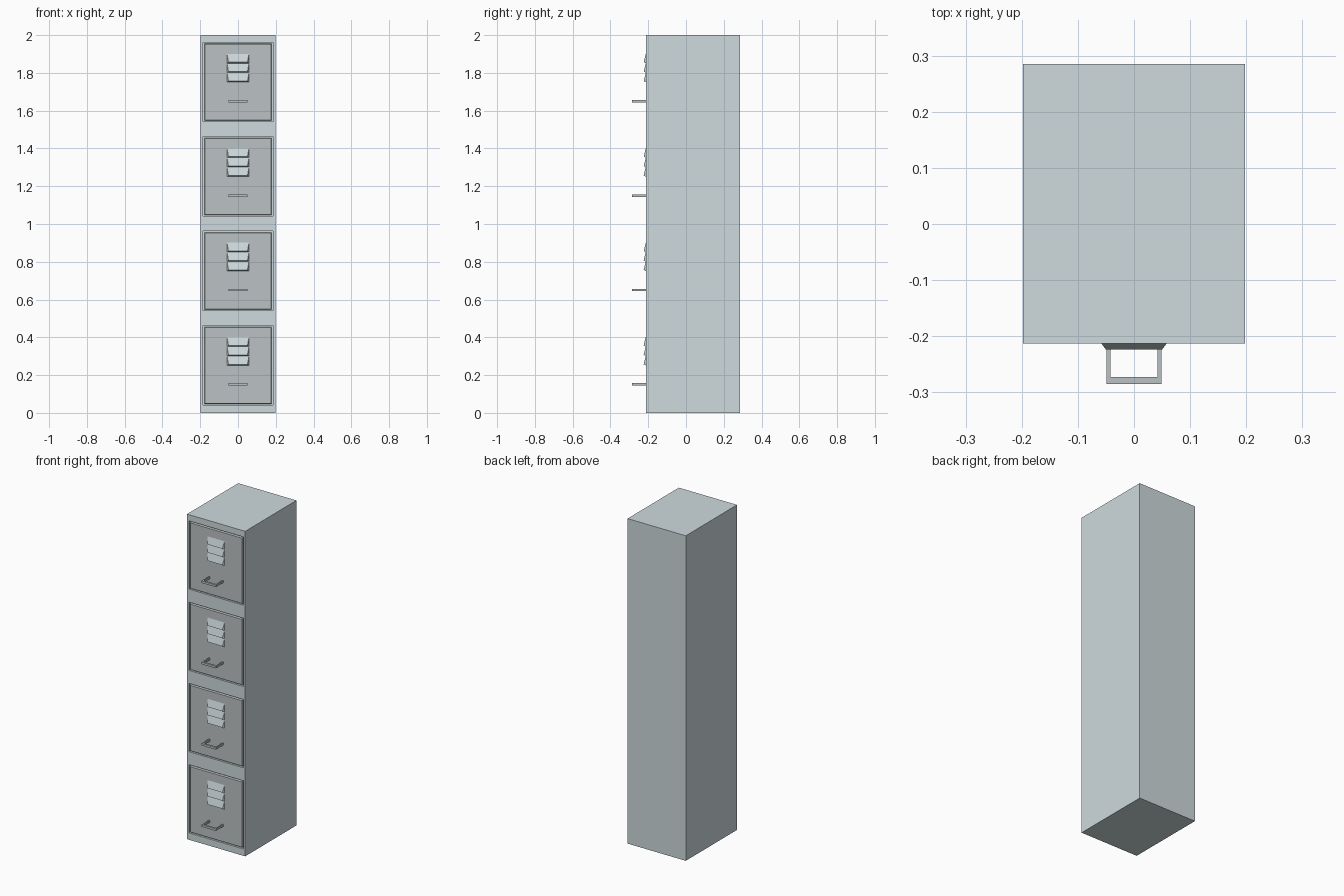
import bpy, bmesh

if "Cube" in bpy.data.objects:
    bpy.data.objects.remove(bpy.data.objects["Cube"])

FRONT, BACK = -0.213, 0.285


def paint(name, rgb):
    m = bpy.data.materials.new(name)
    m.diffuse_color = (*rgb, 1)
    m.use_nodes = True
    m.node_tree.nodes["Principled BSDF"].inputs["Base Color"].default_value = m.diffuse_color
    return m


shell_mat = paint("pale_steel", (0.62, 0.70, 0.72))
drawer_mat = paint("grey_steel", (0.50, 0.54, 0.55))


def finish(name, bm, mat):
    bmesh.ops.recalc_face_normals(bm, faces=bm.faces)
    me = bpy.data.meshes.new(name)
    bm.to_mesh(me)
    bm.free()
    ob = bpy.data.objects.new(name, me)
    bpy.context.collection.objects.link(ob)
    me.materials.append(mat)
    return ob


def add_box(bm, x0, x1, y0, y1, z0, z1):
    vs = bmesh.ops.create_cube(bm, size=1)["verts"]
    for v in vs:
        v.co.x = x1 if v.co.x > 0 else x0
        v.co.y = y1 if v.co.y > 0 else y0
        v.co.z = z1 if v.co.z > 0 else z0
    return vs


def box(name, mat, *dims):
    bm = bmesh.new()
    add_box(bm, *dims)
    return finish(name, bm, mat)


# Cabinet shell with four drawer openings
shell = box("cabinet_shell", shell_mat, -0.198, 0.198, FRONT, BACK, 0, 2)
bm = bmesh.new()
for i in range(4):
    add_box(bm, -0.185, 0.185, FRONT - 0.05, FRONT + 0.012, i * 0.5 + 0.042, i * 0.5 + 0.462)
cutter = finish("opening_cutter", bm, shell_mat)
cutter.hide_render = True
cutter.hide_viewport = True
cut = shell.modifiers.new("openings", "BOOLEAN")
cut.object = cutter
cut.solver = "EXACT"

for i in range(4):
    z = i * 0.5

    # Drawer front, chamfered face sitting in the opening
    bm = bmesh.new()
    for v in add_box(bm, -0.18, 0.18, FRONT, FRONT + 0.02, z + 0.046, z + 0.457):
        if v.co.y == min(w.co.y for w in bm.verts):
            v.co.x *= 0.972
            v.co.z += 0.004 if v.co.z < z + 0.2 else -0.005
    finish(f"drawer_front_{i + 1}", bm, drawer_mat)

    # Three vent louvers: flush top edge, lower lip pushed outwards
    bm = bmesh.new()
    for k in range(3):
        lo = z + 0.257 + k * 0.05
        hi = lo + 0.044
        pts = [(-0.058, FRONT, hi), (0.058, FRONT, hi), (0.058, FRONT, lo - 0.006),
               (-0.058, FRONT, lo - 0.006), (-0.05, FRONT - 0.011, lo), (0.05, FRONT - 0.011, lo)]
        v = [bm.verts.new(p) for p in pts]
        for f in ((0, 1, 5, 4), (1, 2, 5), (0, 4, 3), (3, 4, 5, 2), (0, 3, 2, 1)):
            bm.faces.new([v[j] for j in f])
    finish(f"vent_louvers_{i + 1}", bm, shell_mat)

    # Pull handle: square-cornered U profile, extruded upwards
    bm = bmesh.new()
    outline = [(-0.049, FRONT + 0.002), (-0.049, -0.285), (0.049, -0.285), (0.049, FRONT + 0.002),
               (0.042, FRONT + 0.002), (0.042, -0.273), (-0.042, -0.273), (-0.042, FRONT + 0.002)]
    face = bm.faces.new([bm.verts.new((x, y, z + 0.144)) for x, y in outline])
    top = bmesh.ops.extrude_face_region(bm, geom=[face], use_keep_orig=True)["geom"]
    bmesh.ops.translate(bm, vec=(0, 0, 0.013), verts=[g for g in top if isinstance(g, bmesh.types.BMVert)])
    finish(f"drawer_handle_{i + 1}", bm, drawer_mat)
